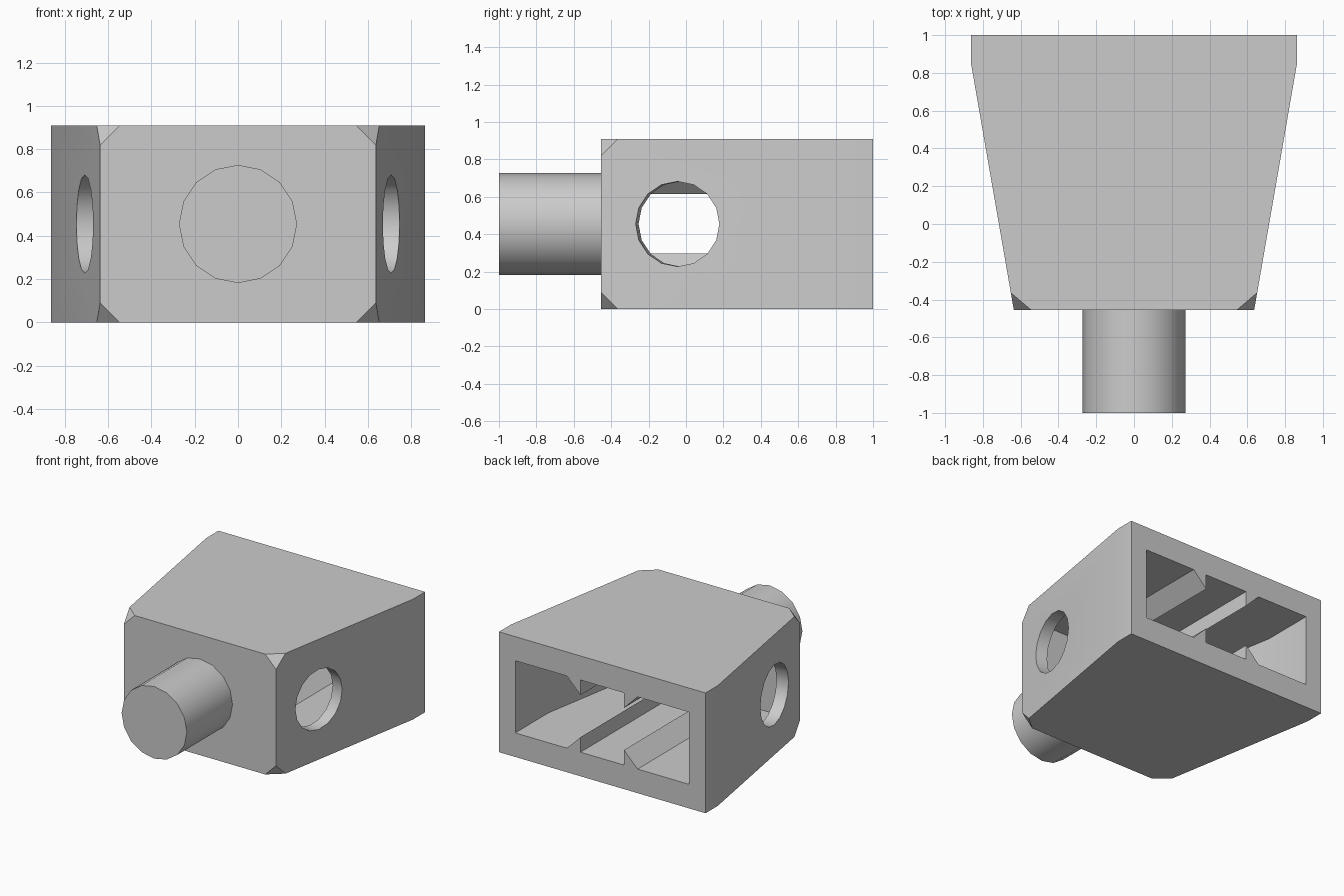
import bpy, bmesh, math
from mathutils import Vector, Matrix

cube = bpy.data.objects.get("Cube")
if cube:
    bpy.data.objects.remove(cube, do_unlink=True)

# One grey material
grey = bpy.data.materials.new("light grey")
grey.use_nodes = True
colour = (0.6, 0.6, 0.6, 1)
grey.diffuse_color = colour
grey.node_tree.nodes["Principled BSDF"].inputs["Base Color"].default_value = colour

U = 1 / 11                 # one design unit
BACK, FRONT = 11 * U, -5 * U
HEIGHT = 10 * U
MID = HEIGHT / 2


def finish(name, bm):
    bmesh.ops.recalc_face_normals(bm, faces=bm.faces)
    mesh = bpy.data.meshes.new(name)
    bm.to_mesh(mesh)
    bm.free()
    mesh.materials.append(grey)
    obj = bpy.data.objects.new(name, mesh)
    bpy.context.collection.objects.link(obj)
    return obj


def prism(points, shift):
    """Extrude a closed outline along the shift vector."""
    bm = bmesh.new()
    face = bm.faces.new([bm.verts.new(p) for p in points])
    ext = bmesh.ops.extrude_face_region(bm, geom=[face])
    verts = [v for v in ext["geom"] if isinstance(v, bmesh.types.BMVert)]
    bmesh.ops.translate(bm, verts=verts, vec=shift)
    return bm


def symmetric(half, z):
    """Mirror half of a plan outline across x = 0."""
    return [(x, y, z) for x, y in half] + [(-x, y, z) for x, y in reversed(half)]


def cylinder(name, radius, start, end):
    start, end = Vector(start), Vector(end)
    axis = end - start
    bm = bmesh.new()
    turn = axis.to_track_quat('Z', 'Y').to_matrix().to_4x4()
    bmesh.ops.create_cone(bm, cap_ends=True, segments=16, radius1=radius,
                          radius2=radius, depth=axis.length,
                          matrix=Matrix.Translation((start + end) / 2) @ turn)
    return finish(name, bm)


def subtract(target, cutter):
    cutter.hide_render = True
    mod = target.modifiers.new("cut", 'BOOLEAN')
    mod.operation, mod.solver, mod.object = 'DIFFERENCE', 'EXACT', cutter
    bpy.context.view_layer.objects.active = target
    bpy.ops.object.modifier_apply(modifier=mod.name)
    bpy.data.objects.remove(cutter, do_unlink=True)


# Tapered housing
bend_y = BACK - 1.6 * U
wide, narrow = 9.5 * U, 7 * U
slope = (wide - narrow) / (bend_y - FRONT)
bm = prism(symmetric([(narrow, FRONT), (wide, bend_y), (wide, BACK)], 0), (0, 0, HEIGHT))

# Clipped front corners
for sx in (1, -1):
    for sz in (1, -1):
        zc = MID + sz * MID
        a = Vector((sx * (narrow - U), FRONT, zc))
        b = Vector((sx * (narrow + slope * U), FRONT + U, zc))
        c = Vector((sx * narrow, FRONT, zc - sz * U))
        normal = (b - a).cross(c - a)
        if normal.dot(Vector((sx * narrow, FRONT, zc)) - a) < 0:
            normal.negate()
        cut = bmesh.ops.bisect_plane(bm, geom=bm.verts[:] + bm.edges[:] + bm.faces[:],
                                     plane_co=a, plane_no=normal, clear_outer=True)
        bmesh.ops.holes_fill(bm, edges=[e for e in bm.edges if e.is_boundary])
housing = finish("housing", bm)

# Cavity, open at the back, with walls parallel to the tapered sides
inner_front, inner_wide = FRONT + 2 * U, 8 * U
wall = U * math.sqrt(1 + slope * slope)
inner_bend = bend_y - (wide - wall - inner_wide) / slope
inner_narrow = narrow + slope * (inner_front - FRONT) - wall
cavity = finish("cavity_cutter", prism(symmetric(
    [(inner_narrow, inner_front), (inner_wide, inner_bend), (inner_wide, BACK + U)],
    2 * U), (0, 0, 6 * U)))

# Wedge ribs along the floor and ceiling, kept solid by leaving them out of the cavity
for sx in (1, -1):
    for sz in (1, -1):
        base, tip, under = (MID - sz * d * U for d in (3, 1.75, 3.5))
        outline = [(2, under), (2, tip), (3.25, base), (3.25, under)]
        rib = prism([(sx * x * U, inner_front - U, z) for x, z in outline],
                    (0, BACK - inner_front + 4 * U, 0))
        subtract(cavity, finish("rib_cutter", rib))
subtract(housing, cavity)

# Round side holes, square to the tapered walls
hole_y = FRONT + 4.5 * U
for sx in (1, -1):
    centre = Vector((sx * (narrow + slope * (hole_y - FRONT)), hole_y, MID))
    out = Vector((sx, -slope, 0)).normalized()
    subtract(housing, cylinder("hole_cutter", 2.5 * U, centre - out * 2 * U, centre + out * U))

# Front peg, rooted in the front wall
peg = cylinder("peg", 3 * U, (0, FRONT + 0.5 * U, MID), (0, -BACK, MID))

for obj in (housing, peg):
    bpy.ops.object.select_all(action='DESELECT')
    obj.select_set(True)
    bpy.context.view_layer.objects.active = obj
    bpy.ops.object.shade_smooth_by_angle()
